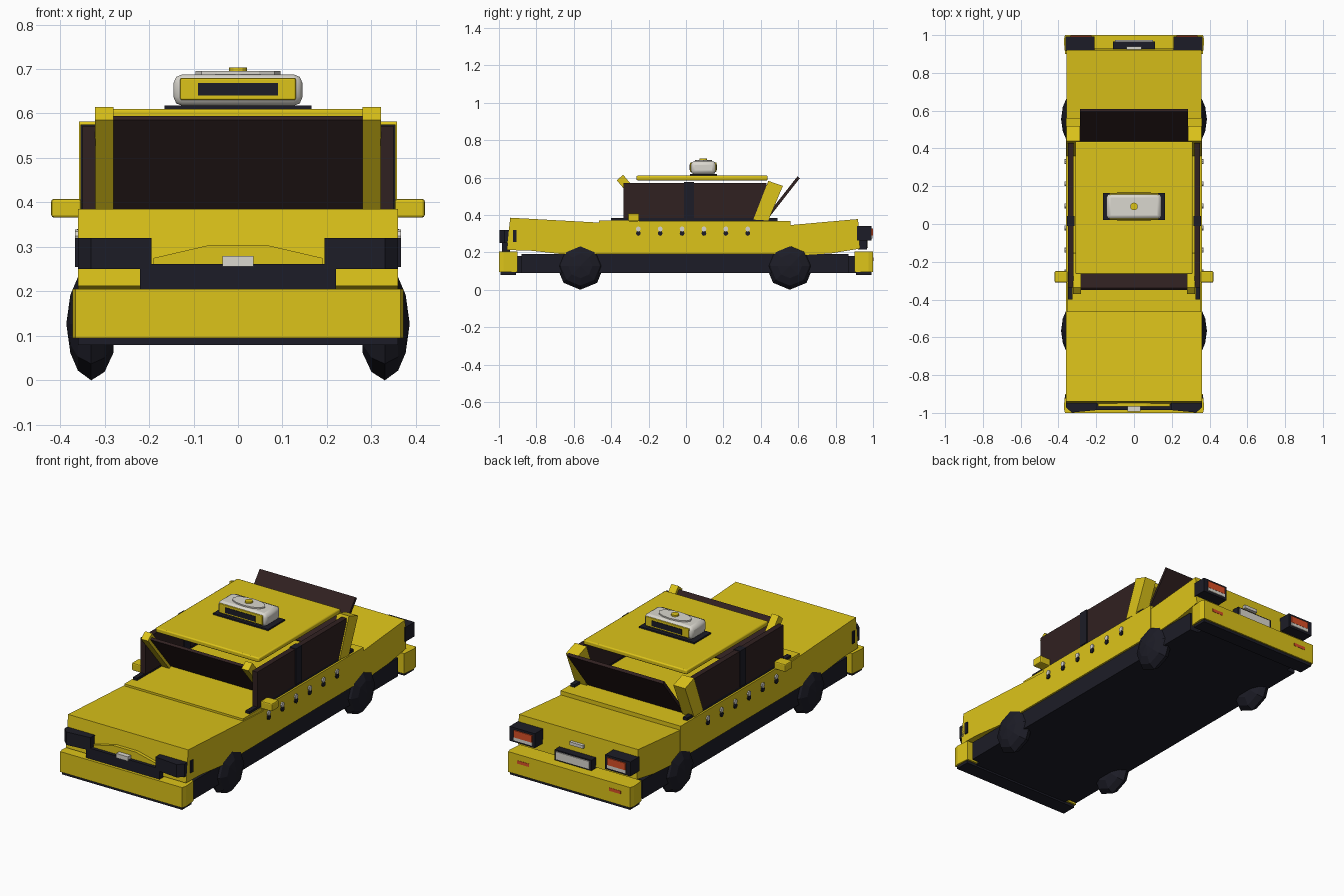
import bpy, bmesh, math

if "Cube" in bpy.data.objects:
    bpy.data.objects.remove(bpy.data.objects["Cube"])

def material(name, rgb):
    m = bpy.data.materials.new(name)
    m.diffuse_color = (*rgb, 1)
    m.use_nodes = True
    m.node_tree.nodes["Principled BSDF"].inputs["Base Color"].default_value = m.diffuse_color
    return m

YELLOW = material("yellow_paint", (0.72, 0.55, 0.01))
BLACK = material("black_trim", (0.012, 0.012, 0.02))
GLASS = material("dark_glass", (0.03, 0.015, 0.015))
WHITE = material("off_white", (0.7, 0.68, 0.62))
RED = material("red_lens", (0.7, 0.08, 0.02))

def finish(name, bm, mat, mirror=False, bevel=0, smooth=False):
    bmesh.ops.recalc_face_normals(bm, faces=bm.faces)
    me = bpy.data.meshes.new(name)
    bm.to_mesh(me)
    bm.free()
    ob = bpy.data.objects.new(name, me)
    bpy.context.collection.objects.link(ob)
    me.materials.append(mat)
    if bevel:
        b = ob.modifiers.new("bevel", 'BEVEL')
        b.width, b.segments = bevel, 2
    if mirror:
        ob.modifiers.new("mirror", 'MIRROR')
    if smooth:
        bpy.context.view_layer.objects.active = ob
        ob.select_set(True)
        bpy.ops.object.shade_smooth_by_angle(angle=math.radians(40))
        ob.select_set(False)
    return ob

def prism(name, profile, a, b, mat, axis='x', **kw):
    """Extrude a profile along an axis: x takes (y, z), y takes (x, z), z takes (x, y)."""
    place = {'x': lambda p, t: (t, p[0], p[1]),
             'y': lambda p, t: (p[0], t, p[1]),
             'z': lambda p, t: (p[0], p[1], t)}[axis]
    bm = bmesh.new()
    ends = [[bm.verts.new(place(p, t)) for p in profile] for t in (a, b)]
    for e in ends:
        bm.faces.new(e)
    n = len(profile)
    for i in range(n):
        j = (i + 1) % n
        bm.faces.new((ends[0][i], ends[0][j], ends[1][j], ends[1][i]))
    return finish(name, bm, mat, **kw)

def box(name, x, y, z, mat, **kw):
    prof = [(y[0], z[0]), (y[1], z[0]), (y[1], z[1]), (y[0], z[1])]
    return prism(name, prof, x[0], x[1], mat, **kw)

def slab(name, p, q, t, x, mat, **kw):
    """Slanted plate running from p to q in the (y, z) plane, t thick."""
    dy, dz = q[0] - p[0], q[1] - p[1]
    k = t / 2 / math.hypot(dy, dz)
    ny, nz = -dz * k, dy * k
    prof = [(p[0] + ny, p[1] + nz), (q[0] + ny, q[1] + nz),
            (q[0] - ny, q[1] - nz), (p[0] - ny, p[1] - nz)]
    return prism(name, prof, x[0], x[1], mat, **kw)

def wheel(name, y):
    # faceted, domed wheel turned around the x axis
    prof = [(0.28, 0.065), (0.30, 0.108), (0.33, 0.127), (0.36, 0.105), (0.377, 0.065)]
    bm = bmesh.new()
    n, rings = 8, []
    for x, r in prof:
        rings.append([bm.verts.new((x, y + r * math.sin(math.tau * i / n),
                                    0.127 + r * math.cos(math.tau * i / n))) for i in range(n)])
    for r0, r1 in zip(rings, rings[1:]):
        for i in range(n):
            j = (i + 1) % n
            bm.faces.new((r0[i], r0[j], r1[j], r1[i]))
    for ring, x in ((rings[0], 0.28), (rings[-1], 0.386)):
        c = bm.verts.new((x, y, 0.127))
        for i in range(n):
            bm.faces.new((ring[i], ring[(i + 1) % n], c))
    finish(name, bm, BLACK, mirror=True)

# Chassis and wheels
box("chassis", (-0.35, 0.35), (-0.88, 0.87), (0.09, 0.19), BLACK)
wheel("front_wheels", -0.565)
wheel("rear_wheels", 0.555)

# Body shells
prism("hood", [(-0.94, 0.385), (-0.30, 0.35), (-0.30, 0.19), (-0.66, 0.19), (-0.84, 0.21), (-0.958, 0.212)],
      -0.36, 0.36, YELLOW)
box("cabin_body", (-0.36, 0.36), (-0.30, 0.56), (0.19, 0.368), YELLOW)
box("cowl", (-0.355, 0.355), (-0.465, -0.29), (0.33, 0.37), YELLOW)
prism("trunk", [(0.55, 0.345), (0.92, 0.378), (0.93, 0.22), (0.78, 0.195), (0.55, 0.18)],
      -0.357, 0.357, YELLOW)
box("belt_trim", (0.325, 0.35), (-0.40, 0.49), (0.365, 0.383), BLACK, mirror=True)

# Cabin: glass, pillars, roof
box("side_window", (0.32, 0.35), (-0.335, 0.43), (0.38, 0.572), GLASS, mirror=True)
box("door_pillar", (0.315, 0.354), (-0.01, 0.042), (0.38, 0.575), BLACK, mirror=True)
slab("windshield", (-0.17, 0.38), (-0.345, 0.59), 0.014, (-0.285, 0.285), GLASS)
slab("front_pillar", (-0.17, 0.38), (-0.353, 0.60), 0.045, (0.28, 0.322), YELLOW, mirror=True)
slab("rear_window", (0.425, 0.375), (0.602, 0.601), 0.016, (-0.287, 0.287), GLASS)
prism("rear_pillar", [(0.36, 0.375), (0.44, 0.37), (0.518, 0.555), (0.44, 0.582)],
      0.287, 0.357, YELLOW, mirror=True)
box("roof", (-0.31, 0.31), (-0.265, 0.437), (0.585, 0.61), YELLOW, bevel=0.006, smooth=True)

# Bumpers: front and rear with dark undersides
for name, s in (("front", -1), ("rear", 1)):
    plan = [(-0.365, s * 0.90), (0.365, s * 0.90), (0.372, s * 0.975),
            (0.365, s * 1.0), (-0.365, s * 1.0), (-0.372, s * 0.975)]
    prism(name + "_bumper", plan, 0.095, 0.205, YELLOW, axis='z')
    low, high = sorted((s * 0.91, s * 0.992))
    box(name + "_bumper_base", (-0.36, 0.36), (low, high), (0.08, 0.096), BLACK)
    low, high = sorted((s * 0.865, s * 0.92))
    box(name + "_bumper_mount", (-0.30, 0.30), (low, high), (0.09, 0.18), BLACK)

# Front face
prism("headlight", [(0.195, -0.94), (0.36, -0.94), (0.36, -0.97), (0.33, -0.998), (0.195, -0.985)],
      0.25, 0.32, BLACK, axis='z', mirror=True)
box("grille", (-0.22, 0.22), (-0.985, -0.94), (0.20, 0.262), BLACK)
prism("nose_crest", [(-0.19, 0.26), (0.19, 0.26), (0.19, 0.275), (0.065, 0.304), (-0.065, 0.304), (-0.19, 0.275)],
      -0.967, -0.93, YELLOW, axis='y')
box("nose_plate", (-0.035, 0.035), (-0.992, -0.94), (0.256, 0.28), WHITE)
box("front_marker", (0.355, 0.366), (-0.925, -0.905), (0.255, 0.32), BLACK, mirror=True)

# Rear face
box("tail_light_housing", (0.21, 0.362), (0.915, 0.993), (0.262, 0.34), BLACK, mirror=True)
box("tail_light_red", (0.225, 0.335), (0.98, 0.999), (0.29, 0.328), RED, mirror=True)
box("tail_light_white", (0.225, 0.335), (0.98, 0.998), (0.273, 0.29), WHITE, mirror=True)
box("plate_frame", (-0.11, 0.11), (0.92, 0.967), (0.215, 0.272), BLACK)
box("plate", (-0.10, 0.10), (0.96, 0.973), (0.222, 0.265), WHITE)
box("trunk_handle", (-0.04, 0.04), (0.915, 0.94), (0.305, 0.322), WHITE)
box("rear_reflector", (0.24, 0.31), (0.99, 1.0015), (0.155, 0.172), RED, mirror=True)

# Side mirrors and the row of paired studs along the doors
box("side_mirror", (0.352, 0.42), (-0.31, -0.25), (0.366, 0.408), YELLOW, bevel=0.006, mirror=True)
for i in range(6):
    y = -0.255 + 0.117 * i
    for tag, mat, z in (("light", WHITE, 0.325), ("dark", BLACK, 0.302)):
        ring = [(y + 0.013 * math.cos(math.tau * k / 8), z + 0.014 * math.sin(math.tau * k / 8))
                for k in range(8)]
        prism(f"door_stud_{tag}_{i}", ring, 0.35, 0.367, mat, mirror=True)

# Roof sign
box("sign_base", (-0.165, 0.165), (0.022, 0.165), (0.606, 0.618), BLACK)
box("sign_body", (-0.145, 0.145), (0.025, 0.16), (0.617, 0.688), WHITE, bevel=0.02, smooth=True)
box("sign_border", (-0.13, 0.13), (0.0215, 0.1635), (0.63, 0.68), YELLOW, bevel=0.004)
box("sign_panel", (-0.09, 0.09), (0.019, 0.166), (0.64, 0.669), BLACK)
for name, rx, ry, z0, z1, mat in (("sign_cap", 0.095, 0.045, 0.685, 0.695, WHITE),
                                  ("sign_knob", 0.02, 0.02, 0.693, 0.703, YELLOW)):
    ring = [(rx * math.cos(math.tau * k / 12), 0.093 + ry * math.sin(math.tau * k / 12)) for k in range(12)]
    prism(name, ring, z0, z1, mat, axis='z')
